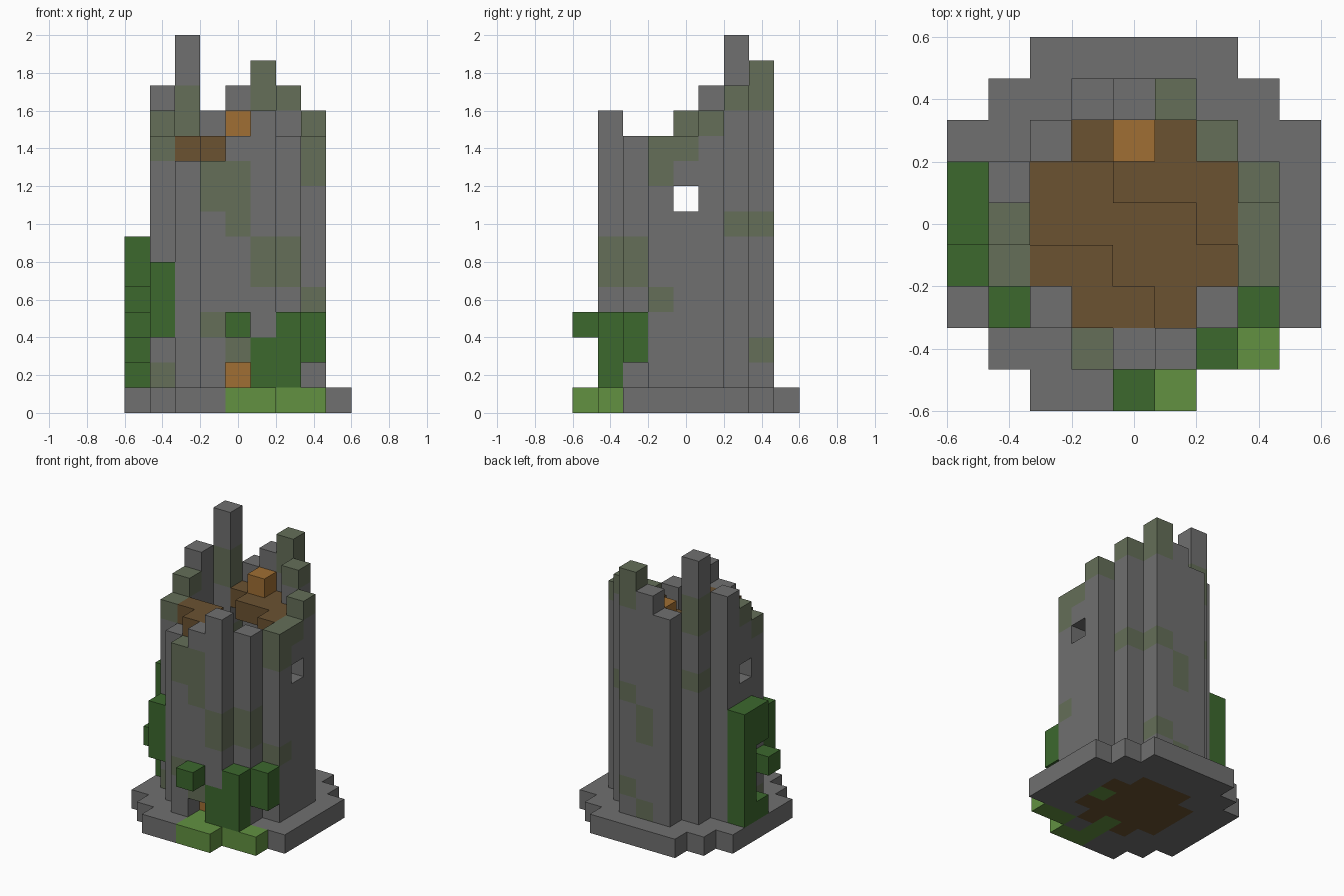
import bpy
import bmesh
from mathutils import Vector

if "Cube" in bpy.data.objects:
    bpy.data.objects.remove(bpy.data.objects["Cube"], do_unlink=True)

U = 2 / 15  # edge of one block
HALF = 4.5 * U


def make_material(name, rgb):
    mat = bpy.data.materials.new(name)
    mat.use_nodes = True
    mat.diffuse_color = (*rgb, 1)
    mat.node_tree.nodes["Principled BSDF"].inputs["Base Color"].default_value = (*rgb, 1)
    return mat


MATS = {
    "stone": make_material("stone grey", (0.16, 0.16, 0.16)),
    "moss": make_material("mossy stone", (0.128, 0.158, 0.098)),
    "leaf": make_material("dark leaf green", (0.045, 0.138, 0.027)),
    "grass": make_material("grass green", (0.122, 0.283, 0.053)),
    "plank": make_material("plank brown", (0.147, 0.084, 0.031)),
    "crate": make_material("crate orange", (0.35, 0.158, 0.033)),
}
NAMES = list(MATS)
parts = {}  # part name -> {cell: colour}


def column(part, colour, x, y, levels):
    cells = parts.setdefault(part, {})
    for z in levels:
        cells[x, y, z] = colour


def row(part, colour, xs, y, z):
    for x in xs:
        column(part, colour, x, y, [z])


# Round stone plinth with a plank floor in the middle
plinth_inset = [2, 1, 0, 0, 0, 0, 0, 1, 2]
for y, inset in enumerate(plinth_inset):
    row("plinth", "stone", range(inset, 9 - inset), y, 0)
del parts["plinth"][6, 0, 0]
for y, inset in zip(range(2, 7), [3, 2, 2, 2, 3]):
    row("plinth", "plank", range(inset, 9 - inset), y, 0)

# Grass growing at the front and through the floor
for x, y in [(4, 0), (5, 0), (6, 1), (7, 1), (4, 1), (4, 2), (6, 4)]:
    column("plinth", "grass", x, y, [0])

# Ring wall, each column broken off at its own height
wall_tops = {
    (3, 1): 10, (4, 1): 11, (5, 1): 12, (6, 2): 11, (7, 3): 11, (7, 4): 11,
    (7, 5): 12, (6, 6): 13, (5, 7): 14, (4, 7): 13, (3, 7): 12, (2, 6): 15,
    (1, 5): 13, (1, 4): 12, (1, 3): 11, (2, 2): 10,
}
for (x, y), top in wall_tops.items():
    column("ring_wall", "stone", x, y, range(1, top))

# Mossy patches on the wall
moss = {
    (3, 1): [3, 8, 9], (4, 1): [2, 7, 8, 9], (5, 1): [5, 6], (6, 2): [5, 6],
    (7, 3): [4, 9, 10], (7, 4): [10], (7, 5): [11], (6, 6): [7, 12],
    (5, 7): [2, 7, 12, 13], (4, 7): [1, 5, 6], (2, 6): [8, 11, 12],
    (1, 4): [11], (1, 3): [1, 10],
}
for (x, y), levels in moss.items():
    column("ring_wall", "moss", x, y, levels)
column("ring_wall", "leaf", 5, 1, [1, 2])

# Doorway and the two side windows
for opening in [(4, 1, 1), (7, 4, 8), (1, 4, 8)]:
    del parts["ring_wall"][opening]

# Remains of the upper floor, split by a collapsed strip
for xs, y in [((3, 4, 5), 6), ((4, 5, 6), 5), ((6,), 4), ((2, 3), 3), ((3, 4), 2)]:
    row("upper_floor", "plank", xs, y, 10)

# Crates behind the door and on the upper floor
column("lower_crate", "crate", 4, 2, [1])
column("upper_crate", "crate", 4, 6, [11])

# Vines clinging to the outside
column("front_vine", "leaf", 6, 1, [1, 2, 3])
column("front_vine", "leaf", 7, 2, [2, 3])
column("hanging_bush", "leaf", 4, 0, [3])
column("side_vine", "leaf", 0, 5, range(1, 7))
column("side_vine", "leaf", 0, 4, [1, 5, 6])
column("side_vine", "leaf", 0, 3, [3])
column("corner_vine", "leaf", 1, 2, [3, 4, 5])

# Turn the cells of each part into a mesh of exposed faces
filled = {cell for cells in parts.values() for cell in cells}


def build(name, cells):
    bm = bmesh.new()
    for cell, colour in cells.items():
        for axis in range(3):
            for sign in (-1, 1):
                step = [0, 0, 0]
                step[axis] = sign
                if tuple(c + s for c, s in zip(cell, step)) in filled:
                    continue
                u, v = Vector(), Vector()
                u[(axis + 1) % 3] = 0.5
                v[(axis + 2) % 3] = 0.5
                mid = Vector(cell) + Vector((0.5, 0.5, 0.5)) + Vector(step) / 2
                ring = [mid - u - v, mid + u - v, mid + u + v, mid - u + v]
                verts = [bm.verts.new(p * U - Vector((HALF, HALF, 0))) for p in ring[::sign]]
                bm.faces.new(verts).material_index = NAMES.index(colour)
    bmesh.ops.remove_doubles(bm, verts=bm.verts, dist=U / 100)
    mesh = bpy.data.meshes.new(name)
    bm.to_mesh(mesh)
    bm.free()
    for mat in MATS.values():
        mesh.materials.append(mat)
    bpy.context.collection.objects.link(bpy.data.objects.new(name, mesh))


for part_name, part_cells in parts.items():
    build(part_name, part_cells)
